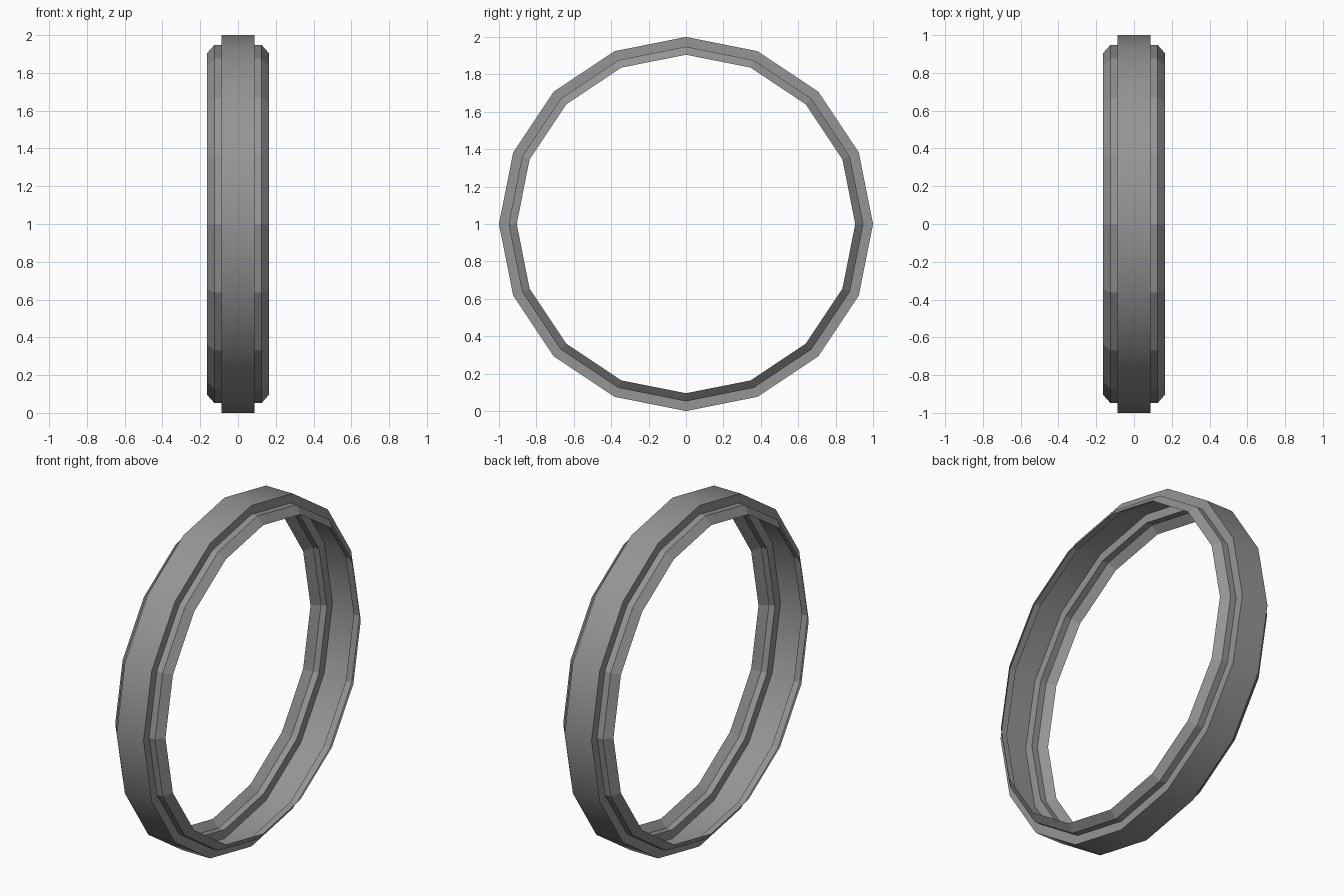
import bpy, bmesh, math
from mathutils import Vector

cube = bpy.data.objects.get("Cube")
if cube:
    bpy.data.objects.remove(cube, do_unlink=True)

SIDES = 16

# Plain grey material
grey = bpy.data.materials.new("mid_grey")
grey.use_nodes = True
colour = (0.3, 0.3, 0.3, 1)
grey.diffuse_color = colour
grey.node_tree.nodes["Principled BSDF"].inputs["Base Color"].default_value = colour

# Half profile as (offset along the axle, radius), mirrored to the other edge
half = [(0.087, 1.0), (0.087, 0.948), (0.125, 0.948), (0.163, 0.905)]
profile = [(-x, r) for x, r in reversed(half)] + half

# Open ring shell: the stepped profile is spun around the x axis
bm = bmesh.new()
verts = [bm.verts.new((x, 0, r)) for x, r in profile]
edges = [bm.edges.new(pair) for pair in zip(verts, verts[1:])]
bmesh.ops.spin(bm, geom=verts + edges, cent=(0, 0, 0), axis=(1, 0, 0),
               angle=math.tau, steps=SIDES, use_merge=True)
bmesh.ops.remove_doubles(bm, verts=bm.verts, dist=0.0001)

# Point all faces outward; only the wide central band is smooth
bm.normal_update()
for face in bm.faces:
    centre = face.calc_center_median()
    outward = Vector((math.copysign(0.5, centre.x) if abs(centre.x) > 0.01 else 0,
                      centre.y, centre.z))
    if face.normal.dot(outward) < 0:
        face.normal_flip()
    face.smooth = abs(centre.x) < 0.01
bmesh.ops.translate(bm, verts=bm.verts, vec=(0, 0, 1))

mesh = bpy.data.meshes.new("stepped_ring")
bm.to_mesh(mesh)
bm.free()
mesh.materials.append(grey)
ring = bpy.data.objects.new("stepped_ring", mesh)
bpy.context.collection.objects.link(ring)
